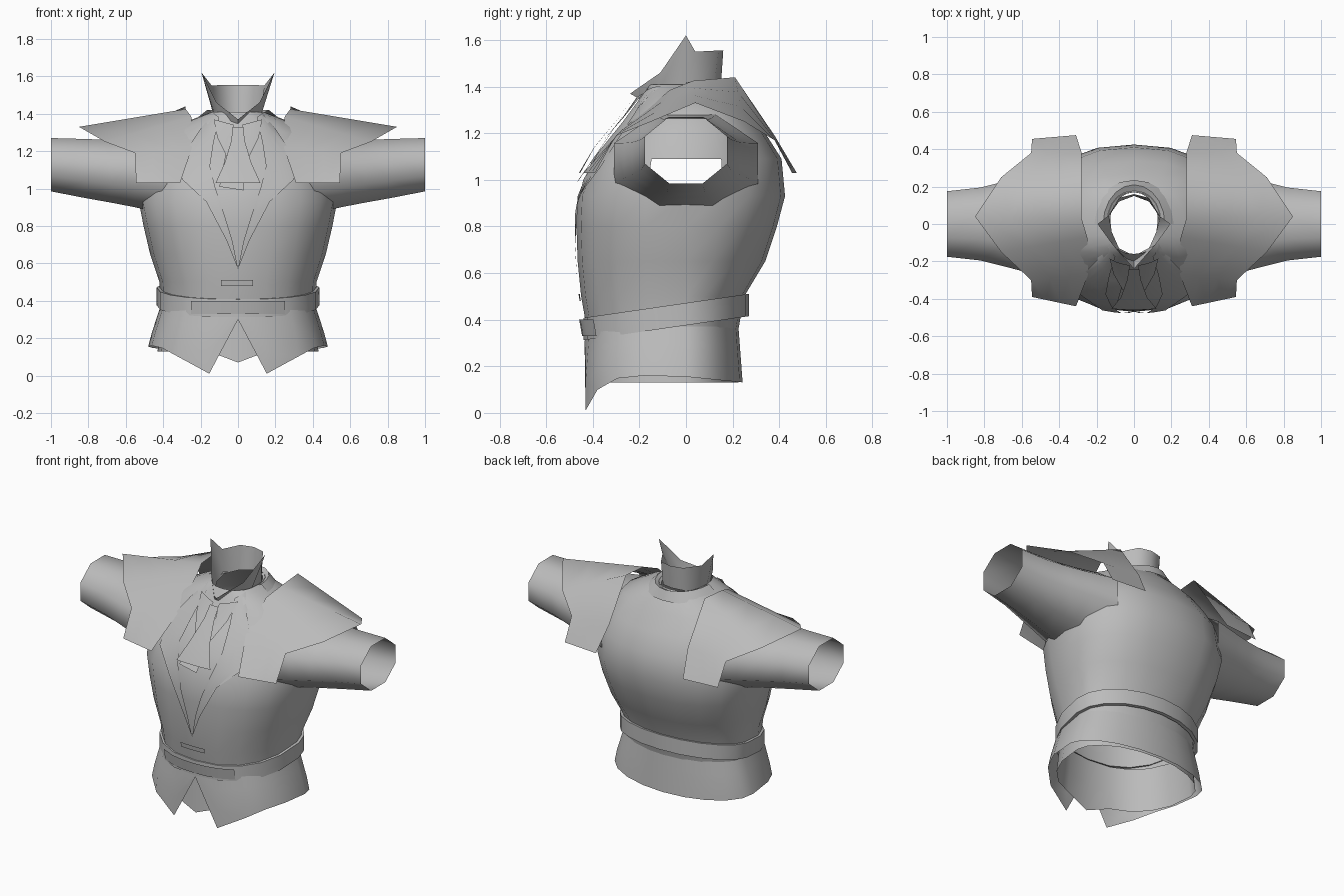
import bpy, bmesh, math

cube = bpy.data.objects.get("Cube")
if cube:
    bpy.data.objects.remove(cube, do_unlink=True)

cloth = bpy.data.materials.new("grey cloth")
cloth.use_nodes = True
grey = (0.5, 0.5, 0.5, 1)
cloth.diffuse_color = grey
cloth.node_tree.nodes["Principled BSDF"].inputs["Base Color"].default_value = grey

BOXY, ROUND = 0.85, 1.0
SEGMENTS = 20


def sheet(name, rows, closed=False, angle=40, remove=None):
    """Skin a list of equally long point rows into an open surface."""
    bm = bmesh.new()
    grid = [[bm.verts.new(p) for p in row] for row in rows]
    count = len(rows[0])
    for a, b in zip(grid, grid[1:]):
        for i in range(count if closed else count - 1):
            j = (i + 1) % count
            bm.faces.new((a[i], a[j], b[j], b[i]))
    bmesh.ops.remove_doubles(bm, verts=bm.verts, dist=0.0005)
    if remove:
        doomed = [f for f in bm.faces if remove(f.calc_center_median())]
        bmesh.ops.delete(bm, geom=doomed, context="FACES")
    bmesh.ops.recalc_face_normals(bm, faces=bm.faces)
    mesh = bpy.data.meshes.new(name)
    bm.to_mesh(mesh)
    bm.free()
    mesh.materials.append(cloth)
    obj = bpy.data.objects.new(name, mesh)
    bpy.context.collection.objects.link(obj)
    bpy.ops.object.select_all(action="DESELECT")
    obj.select_set(True)
    bpy.context.view_layer.objects.active = obj
    bpy.ops.object.shade_smooth_by_angle(angle=math.radians(angle))
    return obj


def oval(i, half_width, front, back, front_power=BOXY, back_power=ROUND):
    """Point i on an oval, starting at the front centre; low powers are boxier."""
    a = math.tau * i / SEGMENTS
    s, c = math.sin(a), math.cos(a)
    power, depth = (front_power, front) if c > 0 else (back_power, back)
    return math.copysign(abs(s) ** power, s) * half_width, abs(c) ** power * depth


def mix(a, b, t):
    return tuple(p + (q - p) * t for p, q in zip(a, b))


# Torso: height, half width, front, back and roundness of the back
TORSO = [
    (0.33, 0.41, -0.42, 0.22, ROUND), (0.5, 0.42, -0.45, 0.25, ROUND),
    (0.65, 0.47, -0.465, 0.34, 0.92), (0.8, 0.505, -0.47, 0.39, BOXY),
    (0.93, 0.53, -0.465, 0.425, BOXY), (1.09, 0.5, -0.4, 0.41, BOXY),
    (1.2, 0.46, -0.31, 0.34, BOXY), (1.3, 0.39, -0.225, 0.27, BOXY),
    (1.36, 0.27, -0.19, 0.22, BOXY), (1.41, 0.14, -0.16, 0.17, BOXY),
]
sheet("torso", [[(*oval(i, w, f, b, BOXY, p), z) for i in range(SEGMENTS)] for z, w, f, b, p in TORSO],
      True, 50, lambda c: abs(c.x) > 0.45 and abs(c.y) < 0.1 and 0.95 < c.z < 1.1)


def on_chest(x, z, lift):
    """Lay a point on the front of the torso, raised by lift."""
    z_in = min(max(z, TORSO[0][0]), TORSO[-1][0])
    for a, b in zip(TORSO, TORSO[1:]):
        if z_in <= b[0]:
            w, f = mix(a, b, (z_in - a[0]) / (b[0] - a[0]))[1:3]
            break
    r = min(abs(x) / w, 1)
    return x, f * (1 - r ** (2 / BOXY)) ** (BOXY / 2) - lift, z


def chest_patch(name, left, right, lift, columns=4):
    """Cloth panel between two edge lines, fitted to the chest."""
    rows = []
    for a, b in zip(left, right):
        rows.append([on_chest(*mix(a, b, k / columns), lift) for k in range(columns + 1)])
    return sheet(name, rows)


# Flared skirt of the waistcoat, with two front points
def hem_height(x, y):
    x = abs(x)
    if y > -0.15:
        return 0.155 - 0.1 * max(y, 0)
    if x < 0.1:
        return 0.3
    return 0.01 + 0.15 * min((x - 0.15) / 0.27, 1)


def skirt_point(i, t):
    narrow = 0.8 if i in (1, SEGMENTS - 1) else 1
    x, y = oval(i, 0.47 * narrow, -0.44, 0.24, 0.78)
    z = 0.37 + (hem_height(x, y) - 0.37) * t
    flare = min((0.37 - z) / 0.2, 1.2)
    x, y = oval(i, (0.415 + 0.065 * min(flare, 1)) * narrow,
                -0.43 - 0.015 * flare, 0.225 + 0.015 * flare, 0.78)
    return x, y, z


sheet("waistcoat_skirt", [[skirt_point(i, t / 3) for i in range(SEGMENTS)] for t in range(4)], True)

# Shirt tail inside the skirt, dipping at the front centre
tail = []
for t in (0, 0.5, 1):
    row = []
    for i in range(SEGMENTS):
        x, y = oval(i, 0.4 + 0.03 * t, -0.41 - 0.02 * t, 0.21 + 0.015 * t)
        hem = 0.07 if i == 0 else 0.13
        row.append((x, y, 0.4 + (hem - 0.4) * t))
    tail.append(row)
sheet("shirt_tail", tail, True)

# Tilted belt with turned edges
belt = []
for grow, rise in ((-0.02, -0.048), (0, -0.048), (0, 0.048), (-0.02, 0.048)):
    row = []
    for i in range(SEGMENTS):
        x, y = oval(i, 0.435 + grow, -0.44 - grow, 0.27 + grow)
        row.append((x, y, 0.36 + 0.145 * (y + 0.44) + rise))
    belt.append(row)
sheet("belt", belt, True, 30)
chest_patch("belt_plate", [(-0.25, 0.4), (-0.25, 0.33)], [(0.25, 0.4), (0.25, 0.33)], 0.026, 6)
chest_patch("front_tab", [(-0.09, 0.51), (-0.09, 0.48)], [(0.08, 0.51), (0.08, 0.48)], 0.01)

# Sleeves: distance out, half depth, bottom, top
SLEEVE = [(0.38, 0.31, 0.86, 1.28), (0.55, 0.265, 0.9, 1.265), (0.68, 0.23, 0.925, 1.26),
          (0.82, 0.195, 0.95, 1.265), (1.0, 0.175, 0.985, 1.27)]

# Shoulder capes: inner and outer edge, front to back
CAPE_INNER = [(0.31, -0.44, 1.03), (0.245, -0.27, 1.22), (0.25, -0.07, 1.385), (0.28, 0.03, 1.425),
              (0.28, 0.21, 1.44), (0.28, 0.38, 1.19), (0.31, 0.475, 1.03)]
CAPE_OUTER = [(0.545, -0.39, 1.03), (0.55, -0.3, 1.19), (0.71, -0.15, 1.25), (0.85, 0.04, 1.33),
              (0.71, 0.25, 1.25), (0.55, 0.38, 1.17), (0.545, 0.455, 1.03)]

# Lapels and shirt collar flaps as edge lines on the chest
LAPEL_OUTER = [(0.14, 1.41), (0.2, 1.32), (0.28, 1.2), (0.3, 1.05), (0.17, 0.93), (0.06, 0.72), (0, 0.57)]
LAPEL_INNER = [(0.1, 1.38), (0.13, 1.25), (0.15, 1.12), (0.12, 1.0), (0.07, 0.85), (0.03, 0.72), (0, 0.57)]
FLAP_INNER = [(0.02, 1.34), (0.03, 1.27), (0.05, 1.17)]
FLAP_OUTER = [(0.13, 1.37), (0.11, 1.27), (0.06, 1.17)]


def flip(points, side):
    return [(p[0] * side, *p[1:]) for p in points]


for side, word in ((1, "left"), (-1, "right")):
    rows = []
    for x, depth, low, high in SLEEVE:
        row = []
        for k in range(8):
            a = math.tau * (k + 0.5) / 8
            z = (low + high) / 2 + math.sin(a) * (high - low) / 2 / math.cos(math.pi / 8)
            row.append((x * side, math.cos(a) * depth / math.cos(math.pi / 8), z))
        rows.append(row)
    sheet(word + "_sleeve", rows, True, 60)

    rows = [[mix(a, b, k / 3) for k in range(4)] for a, b in zip(CAPE_INNER, CAPE_OUTER)]
    sheet(word + "_shoulder_cape", [flip(r, side) for r in rows], angle=70)
    chest_patch(word + "_lapel", flip(LAPEL_INNER, side), flip(LAPEL_OUTER, side), 0.01)
    chest_patch(word + "_collar_flap", flip(FLAP_INNER, side), flip(FLAP_OUTER, side), 0.02)

# Cravat hanging down the chest
fall_left = [(-0.03, 1.33), (-0.035, 1.26), (-0.07, 1.14), (-0.12, 1.03)]
chest_patch("cravat", fall_left, flip(fall_left, -1), 0.035)
chest_patch("cravat_under_fold", [(-0.05, 1.27), (-0.1, 1.01)], [(0.05, 1.27), (0.03, 0.99)], 0.025)

# Coat collar lying around the back of the neck
rows = []
for z, w, f, b in ((1.36, 0.24, -0.2, 0.235), (1.42, 0.165, -0.17, 0.21), (1.4, 0.13, -0.15, 0.17)):
    rows.append([(*oval(i, w, f, b), z) for i in range(5, 16)])
sheet("coat_collar", rows)

# Standing collar with two upturned wings
BASE = [(0, -0.17, 1.33), (0.08, -0.13, 1.35), (0.12, -0.04, 1.38),
        (0.13, 0.05, 1.39), (0.08, 0.12, 1.4), (0, 0.15, 1.41)]
RIM = [(0, -0.24, 1.37), (0.115, -0.11, 1.46), (0.195, 0, 1.62),
       (0.14, 0.04, 1.55), (0.08, 0.14, 1.555), (0, 0.16, 1.555)]
ring = lambda half: half + flip(half[-2:0:-1], -1)
sheet("standing_collar", [ring(BASE), ring(RIM)], True, 60)
